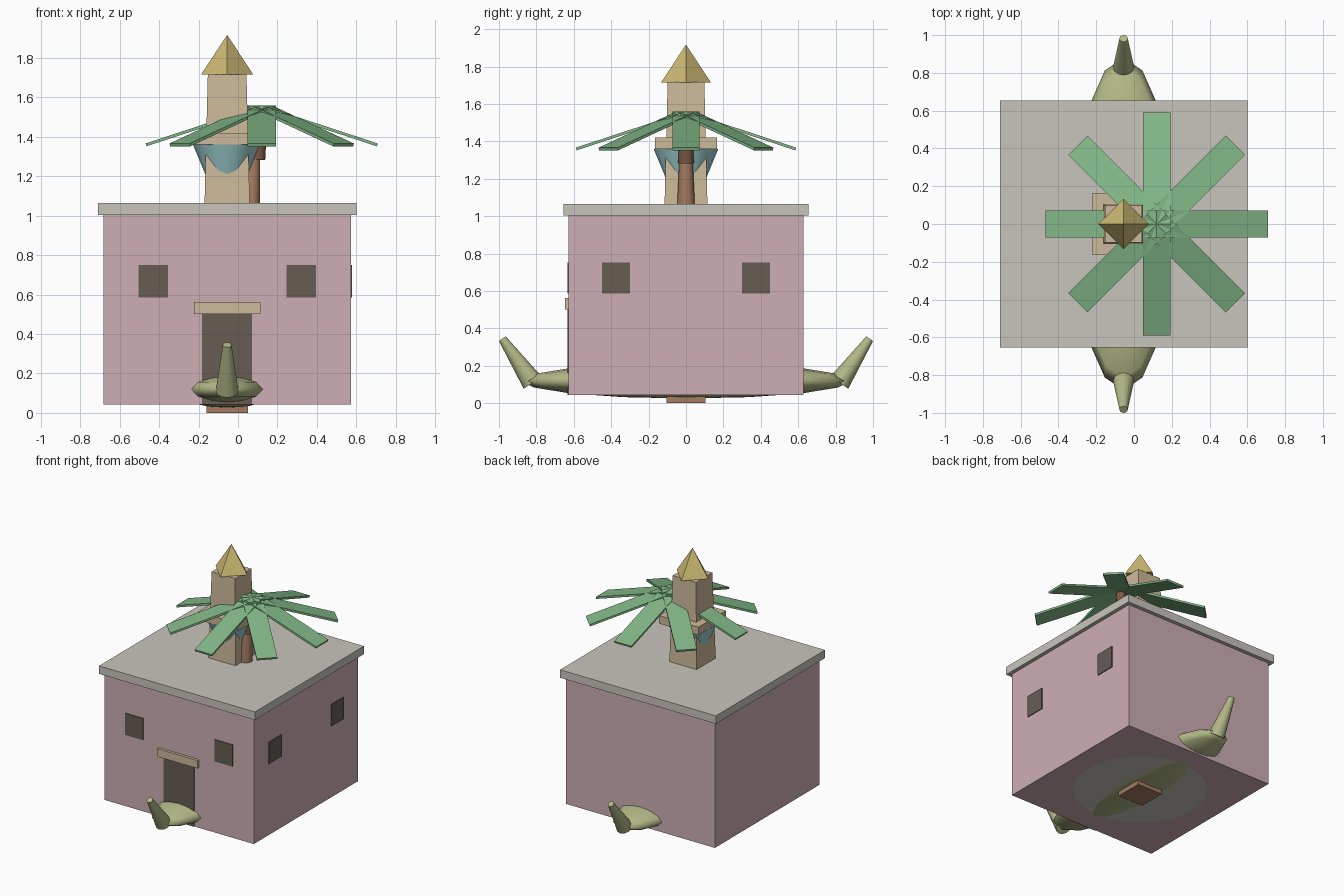
import bpy, bmesh, math
from mathutils import Vector, Matrix

if "Cube" in bpy.data.objects:
    bpy.data.objects.remove(bpy.data.objects["Cube"])


def material(name, r, g, b):
    lin = [((c / 255 + 0.055) / 1.055) ** 2.4 for c in (r, g, b)]
    m = bpy.data.materials.new(name)
    m.diffuse_color = (*lin, 1)
    m.use_nodes = True
    m.node_tree.nodes["Principled BSDF"].inputs["Base Color"].default_value = m.diffuse_color
    return m


PINK = material("pink plaster", 205, 175, 180)
GREY = material("pale grey stone", 201, 197, 189)
DARK = material("dark opening", 102, 92, 84)
TAN = material("tan stone", 205, 186, 155)
GOLD = material("gold roof", 207, 187, 117)
GREEN = material("leaf green", 130, 183, 135)
BLUE = material("pale blue", 160, 210, 211)
OLIVE = material("olive hull", 178, 184, 135)
BROWN = material("brown wood", 166, 124, 97)
DARK_BROWN = material("dark brown wood", 122, 88, 70)

CX = -0.055  # axis shared by house, tower and boat


def finish(name, bm, mat, smooth=False):
    me = bpy.data.meshes.new(name)
    if smooth:  # caps stay flat, sides turn smooth
        for f in bm.faces:
            f.smooth = len(f.verts) <= 4
    bm.to_mesh(me)
    bm.free()
    me.materials.append(mat)
    ob = bpy.data.objects.new(name, me)
    bpy.context.collection.objects.link(ob)
    return ob


def box(name, lo, hi, mat, matrix=Matrix()):
    lo, hi = Vector(lo), Vector(hi)
    bm = bmesh.new()
    size = Matrix.Diagonal((*(hi - lo), 1))
    bmesh.ops.create_cube(bm, size=1, matrix=matrix @ Matrix.Translation((lo + hi) / 2) @ size)
    return finish(name, bm, mat)


def cone(name, a, b, r1, r2, sides, mat, turn=0.0, smooth=False):
    a, b = Vector(a), Vector(b)
    axis = b - a
    rot = Vector((0, 0, 1)).rotation_difference(axis).to_matrix().to_4x4()
    bm = bmesh.new()
    bmesh.ops.create_cone(bm, cap_ends=True, segments=sides, radius1=r1, radius2=r2, depth=axis.length,
                          matrix=Matrix.Translation((a + b) / 2) @ rot @ Matrix.Rotation(turn, 4, 'Z'))
    bmesh.ops.remove_doubles(bm, verts=bm.verts, dist=1e-5)
    return finish(name, bm, mat, smooth)


# House walls and flat roof
H = 0.627
box("house_walls", (CX - H, -H, 0.043), (CX + H, H, 1.004), PINK)
box("flat_roof", (CX - 0.655, -0.655, 1.004), (CX + 0.655, 0.655, 1.065), GREY)

# Pale disc under the house, facing up
bm = bmesh.new()
bmesh.ops.create_circle(bm, cap_ends=True, segments=32, radius=0.46,
                        matrix=Matrix.Translation((CX, 0, 0.0425)))
bm.normal_update()
for f in bm.faces:
    if f.normal.z < 0:
        f.normal_flip()
finish("floor_disc", bm, GREY)

# Windows on the front and right walls
for i, c in enumerate((-0.375, 0.375)):
    box(f"front_window_{i}", (CX + c - 0.075, -H - 0.006, 0.586), (CX + c + 0.075, -H + 0.002, 0.751), DARK)
    box(f"side_window_{i}", (CX + H - 0.002, c - 0.075, 0.586), (CX + H + 0.006, c + 0.075, 0.751), DARK)

# Door and lintel
box("door", (CX - 0.127, -H - 0.006, 0.043), (CX + 0.127, -H + 0.002, 0.503), DARK)
box("door_lintel", (CX - 0.168, -0.647, 0.502), (CX + 0.168, -H + 0.01, 0.562), TAN)

# Boat hull running under the house, with upturned ends
bm = bmesh.new()
bmesh.ops.create_uvsphere(bm, u_segments=16, v_segments=8, radius=1,
                          matrix=Matrix.Translation((CX, 0, 0.12)) @ Matrix.Diagonal((0.26, 0.88, 0.095, 1)))
finish("boat_hull", bm, OLIVE, True)
for name, s in (("front_prow", -1), ("back_prow", 1)):
    cone(name, (CX, 0.82 * s, 0.11), (CX, 0.982 * s, 0.345), 0.058, 0.022, 12, OLIVE, smooth=True)
box("keel_block", (CX - 0.105, -0.105, 0), (CX + 0.105, 0.105, 0.06), BROWN)

# Tower, balcony, blue flared bowl and pointed roof
Q = math.sqrt(2)
cone("tower", (CX, 0, 1.05), (CX, 0, 1.717), 0.115 * Q, 0.098 * Q, 4, TAN, math.pi / 4)
box("tower_balcony", (CX - 0.165, -0.165, 1.36), (CX + 0.165, 0.165, 1.42), TAN)
cone("blue_bowl", (CX, 0, 1.16), (CX, 0, 1.36), 0.09, 0.173, 16, BLUE, smooth=True)
cone("tower_roof", (CX, 0, 1.715), (CX, 0, 1.917), 0.133, 0, 4, GOLD)

# Palm trunk in two stacked tapering pieces
cone("palm_trunk_lower", (0.066, 0, 1.06), (0.078, 0, 1.30), 0.047, 0.036, 10, BROWN, smooth=True)
cone("palm_trunk_upper", (0.098, 0, 1.285), (0.12, 0, 1.545), 0.042, 0.034, 10, DARK_BROWN, smooth=True)

# Eight drooping palm leaves
for i in range(8):
    m = (Matrix.Translation((0.12, 0, 1.56)) @ Matrix.Rotation(i * math.pi / 4, 4, 'Z')
         @ Matrix.Rotation(math.radians(18.2), 4, 'Y'))
    box(f"palm_leaf_{i}", (0, -0.072, -0.015), (0.62, 0.072, 0), GREEN, m)
